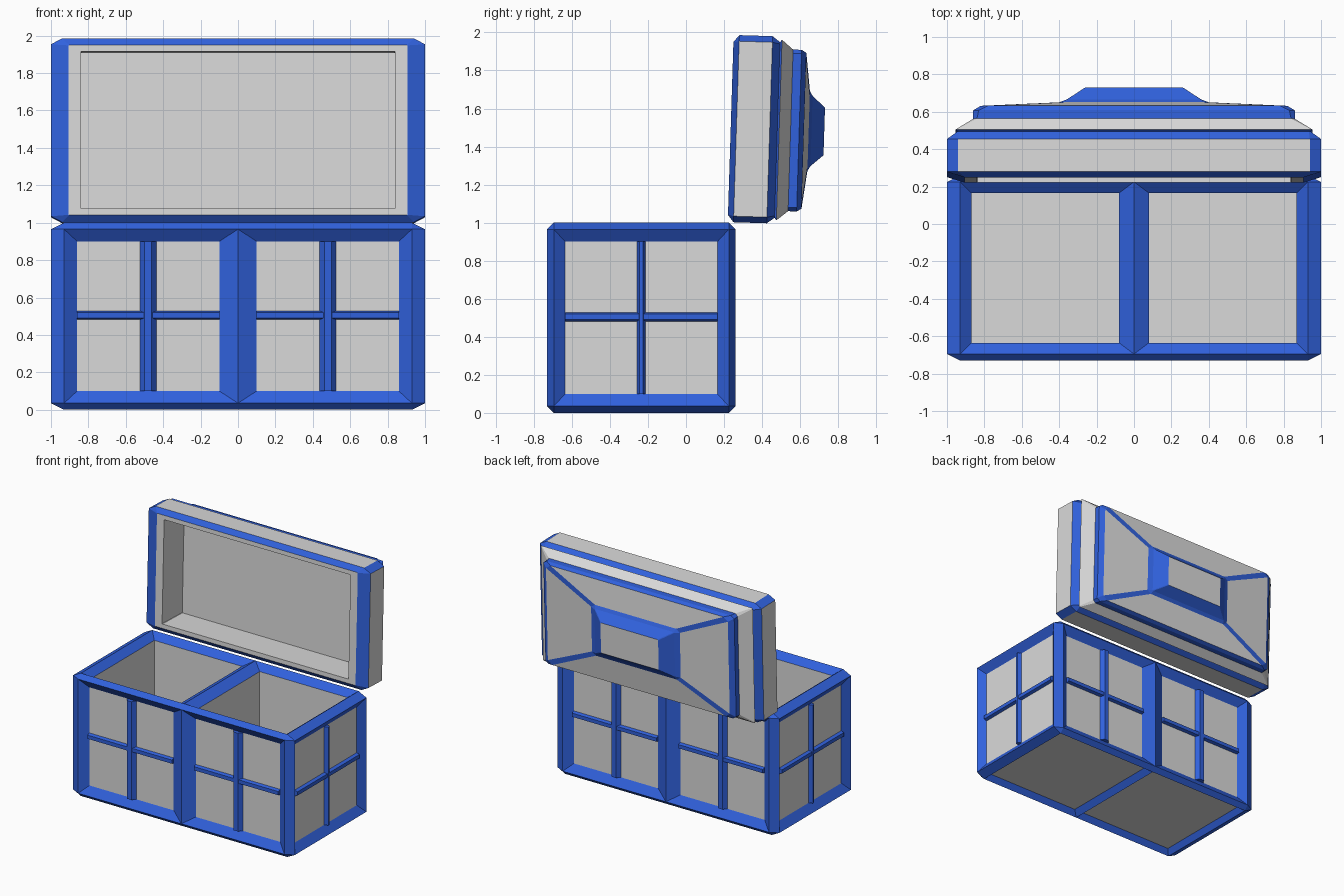
import bpy, bmesh
from math import radians
from mathutils import Vector, Matrix
from itertools import product

if "Cube" in bpy.data.objects:
    bpy.data.objects.remove(bpy.data.objects["Cube"])


def material(name, rgb):
    m = bpy.data.materials.new(name)
    m.use_nodes = True
    m.diffuse_color = (*rgb, 1)
    m.node_tree.nodes["Principled BSDF"].inputs["Base Color"].default_value = (*rgb, 1)
    return m


MATS = [material("blue_trim", (0.03, 0.12, 0.72)), material("light_grey_panel", (0.7, 0.7, 0.7))]
BLUE, GREY = 0, 1


def finish(bm, name, matrix):
    bmesh.ops.remove_doubles(bm, verts=bm.verts, dist=0.0005)
    bmesh.ops.recalc_face_normals(bm, faces=bm.faces)
    me = bpy.data.meshes.new(name)
    bm.to_mesh(me)
    bm.free()
    for m in MATS:
        me.materials.append(m)
    ob = bpy.data.objects.new(name, me)
    ob.matrix_world = matrix
    bpy.context.collection.objects.link(ob)


def face(bm, pts, mat):
    f = bm.faces.new([bm.verts.new(p) for p in pts])
    f.material_index = mat


def bridge(bm, ring_a, ring_b, mats):
    n = len(ring_a)
    for i in range(n):
        j = (i + 1) % n
        face(bm, (ring_a[i], ring_a[j], ring_b[j], ring_b[i]), mats[i % len(mats)])


# Chest body: half sizes, and half sizes of the ridge rectangle on each side
HALF = (1.0, 0.495, 0.5)
RIDGE = (0.93, 0.46, 0.465)
BODY = Matrix.Translation((0, -0.235, 0.5))
RECESS = 0.045


def on_side(axis, sign, u, w, depth):
    a, b = [i for i in range(3) if i != axis]
    p = Vector()
    p[axis], p[a], p[b] = sign * (HALF[axis] - depth), u, w
    return p


def rect(axis, sign, u0, u1, w, depth):
    return [on_side(axis, sign, u, v, depth) for u, v in ((u0, -w), (u1, -w), (u1, w), (u0, w))]


# Chamfered outer edges and corners
bm = bmesh.new()
for axis in range(3):
    for s in product((-1, 1), repeat=3):
        bm.verts.new([s[i] * (HALF if i == axis else RIDGE)[i] for i in range(3)])
bmesh.ops.convex_hull(bm, input=bm.verts)
bm.normal_update()
flat = [f for f in bm.faces if max(abs(c) for c in f.normal) > 0.999]
bmesh.ops.delete(bm, geom=flat, context="FACES")
for f in bm.faces:
    f.material_index = BLUE

# Sloped frames with recessed panels; the open top leads to two compartments
bars = bmesh.new()


def bar(axis, sign, u0, u1, w0, w1, along_w, height):
    base = [(u0, w0), (u1, w0), (u1, w1), (u0, w1)]
    cu, cw = (u0 + u1) / 2, (w0 + w1) / 2
    if along_w:
        crest = [(cu + (u - cu) * 0.4, w) for u, w in base]
    else:
        crest = [(u, cw + (w - cw) * 0.6) for u, w in base]
    low = [on_side(axis, sign, u, w, RECESS + 0.005) for u, w in base]
    high = [on_side(axis, sign, u, w, RECESS - height) for u, w in crest]
    bridge(bars, low, high, [BLUE])
    face(bars, high, BLUE)
    face(bars, low, BLUE)


for axis, sign in product(range(3), (-1, 1)):
    a, b = [i for i in range(3) if i != axis]
    top, bottom = axis == 2 and sign > 0, axis == 2 and sign < 0
    w = 0.43 if bottom else 0.4
    if axis == 0:
        cells = [(-RIDGE[a], RIDGE[a], -w, w)]
    else:
        inner = 0.04 if bottom else 0.08 if top else 0.1
        outer = 0.9 if bottom else 0.87 if top else 0.86
        cells = [(0, RIDGE[a], inner, outer), (-RIDGE[a], 0, -outer, -inner)]
    for r0, r1, u0, u1 in cells:
        opening = rect(axis, sign, u0, u1, w, RECESS)
        bridge(bm, rect(axis, sign, r0, r1, RIDGE[b], 0), opening, [BLUE])
        if top:
            floor = rect(axis, sign, u0, u1, w, 0.93)
            bridge(bm, opening, floor, [GREY])
            face(bm, floor, GREY)
            continue
        face(bm, opening, GREY)
        if not bottom:
            # Crossed window bars over each panel
            mid, wide = (u0 + u1) / 2, 0.024 if axis == 0 else 0.047
            bar(axis, sign, mid - wide, mid + wide, -w, w, True, 0.03)
            bar(axis, sign, u0, u1, -0.02, 0.03, False, 0.025)
finish(bm, "chest_body", BODY)
finish(bars, "window_bars", BODY)


# Lid: chamfered rectangular rings lofted from the cavity out to the raised cap
def ring(hx, hy, cx, cy, v):
    pts = []
    for sx, sy in ((1, 1), (-1, 1), (-1, -1), (1, -1)):
        pair = [(sx * hx, sy * (hy - cy)), (sx * (hx - cx), sy * hy)]
        pts += pair if sx == sy else pair[::-1]
    return [Vector((x, v, z)) for x, z in pts]


TRIM, PLAIN, PANEL = [BLUE], [GREY], [BLUE, GREY]
layers = [
    (0.84, 0.42, 0.002, 0.002, 0.26, PLAIN),   # cavity walls
    (0.84, 0.42, 0.002, 0.002, 0.0, PLAIN),    # flat rim
    (0.905, 0.455, 0.002, 0.002, 0.0, TRIM),   # front chamfer
    (1.0, 0.492, 0.06, 0.032, 0.03, PANEL),    # side panels
    (1.0, 0.492, 0.06, 0.032, 0.205, TRIM),    # back chamfer
    (0.945, 0.462, 0.01, 0.01, 0.245, TRIM),
    (0.955, 0.475, 0.005, 0.005, 0.255, PLAIN),  # sloped shoulder
    (0.86, 0.425, 0.02, 0.02, 0.315, TRIM),    # upper band
    (0.86, 0.425, 0.03, 0.02, 0.36, TRIM),
    (0.82, 0.41, 0.04, 0.03, 0.385, PANEL),    # shallow roof with corner strips
    (0.4, 0.21, 0.035, 0.025, 0.41, TRIM),     # raised cap
    (0.36, 0.185, 0.005, 0.005, 0.425, TRIM),
    (0.26, 0.125, 0.005, 0.005, 0.492, PLAIN),
]
bm = bmesh.new()
rings = [ring(*l[:5]) for l in layers]
for r0, r1, l in zip(rings, rings[1:], layers):
    bridge(bm, r0, r1, l[5])
face(bm, rings[0], GREY)
face(bm, rings[-1], GREY)
finish(bm, "open_lid", Matrix.Translation((0, 0.235, 1.495)) @ Matrix.Rotation(radians(-1.8), 4, "X"))
